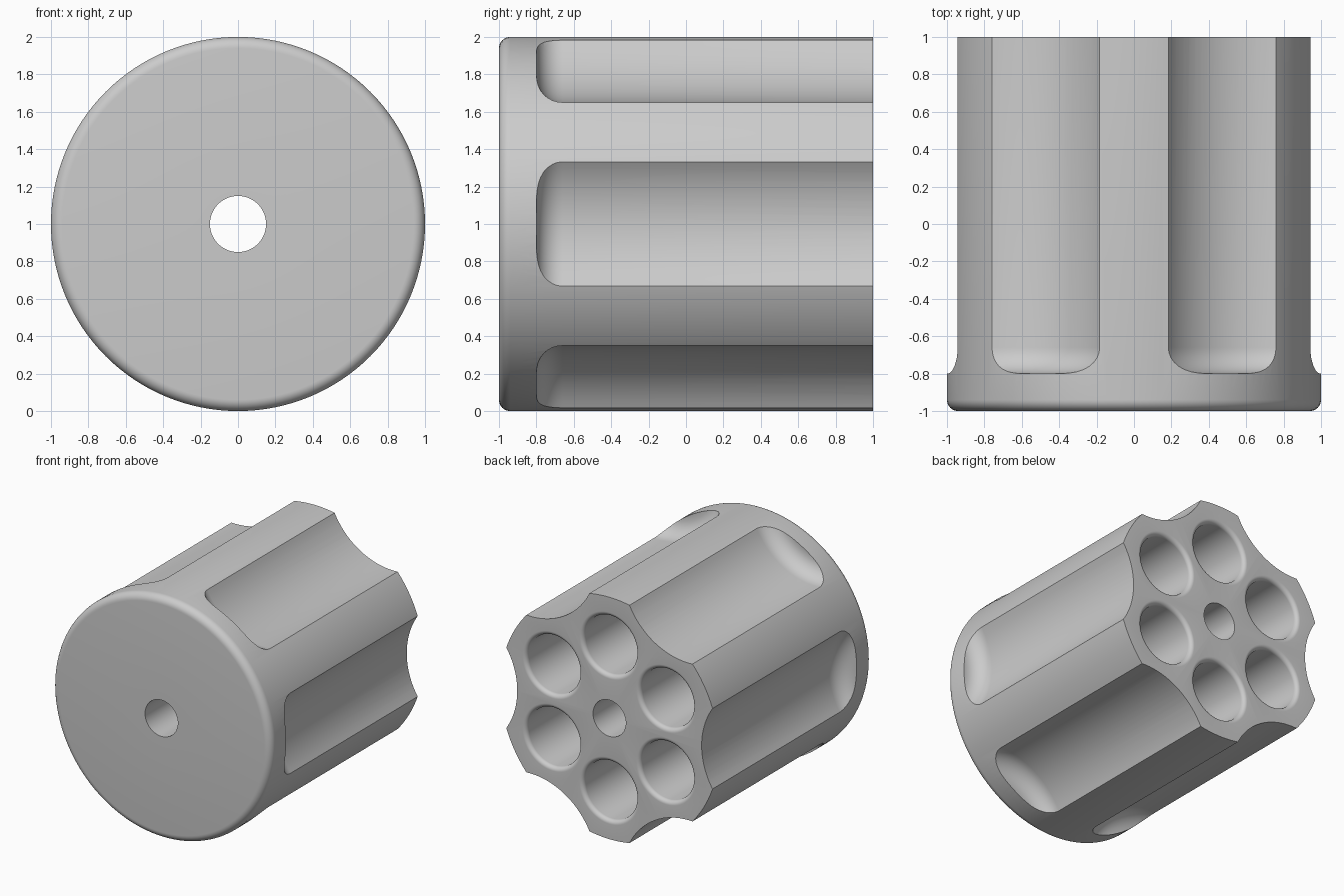
import bpy, bmesh
from math import sin, cos, pi, radians
from mathutils import Vector, Matrix

cube = bpy.data.objects.get("Cube")
if cube:
    bpy.data.objects.remove(cube, do_unlink=True)

steel = bpy.data.materials.new("grey_steel")
steel.use_nodes = True
GREY = (0.6, 0.6, 0.6, 1)
steel.diffuse_color = GREY
steel.node_tree.nodes["Principled BSDF"].inputs["Base Color"].default_value = GREY


def arc(r, y, radius, start, end, steps=8):
    """Rounded corner in the (radius, y) plane, angles in degrees."""
    angles = [radians(start + (end - start) * i / steps) for i in range(steps + 1)]
    return [(r + radius * cos(a), y + radius * sin(a)) for a in angles]


def lathe(bm, profile, x=0, z=1, segments=96, closed=False):
    """Spin a (radius, y) profile around an axis parallel to y."""
    verts = [bm.verts.new((x + r, y, z)) for r, y in profile]
    edges = [bm.edges.new(pair) for pair in zip(verts, verts[1:])]
    if closed:
        edges.append(bm.edges.new((verts[-1], verts[0])))
    bmesh.ops.spin(bm, geom=verts + edges, cent=(x, 0, z), axis=(0, 1, 0),
                   angle=2 * pi, steps=segments, use_merge=True)


def finish(bm, name):
    bmesh.ops.remove_doubles(bm, verts=bm.verts, dist=1e-5)
    bmesh.ops.recalc_face_normals(bm, faces=bm.faces)
    mesh = bpy.data.meshes.new(name)
    bm.to_mesh(mesh)
    bm.free()
    mesh.materials.append(steel)
    obj = bpy.data.objects.new(name, mesh)
    bpy.context.collection.objects.link(obj)
    return obj


# Drum with a rounded front rim and a through hole for the axle
bm = bmesh.new()
lathe(bm, [(0.15, -1)] + arc(0.94, -0.94, 0.06, -90, 0) + [(1, 1), (0.15, 1)],
      segments=128, closed=True)
drum = finish(bm, "drum")

# Cutters: six round-ended flutes, and six bores between them
FLUTE_R, FLUTE_AXIS, FILLET = 0.604, 1.447, 0.14
BORE_R, BORE_AXIS, LIP = 0.24, 0.6, 0.035
flute = ([(0, -0.8)] + arc(FLUTE_R - FILLET, FILLET - 0.8, FILLET, -90, 0)
         + [(FLUTE_R, 1.2), (0, 1.2)])
bore = ([(0, -0.8), (BORE_R, -0.8)] + arc(BORE_R + LIP, 1 - LIP, LIP, 180, 90)
        + [(BORE_R + LIP, 1.2), (0, 1.2)])
bm = bmesh.new()
for i in range(6):
    a = i * pi / 3
    lathe(bm, flute, FLUTE_AXIS * cos(a), 1 + FLUTE_AXIS * sin(a))
    a += pi / 6
    lathe(bm, bore, BORE_AXIS * cos(a), 1 + BORE_AXIS * sin(a), 64)
cutter = finish(bm, "cutter")
cutter.hide_render = True

cut = drum.modifiers.new("cut", 'BOOLEAN')
cut.operation = 'DIFFERENCE'
cut.solver = 'EXACT'
cut.object = cutter
bpy.context.view_layer.objects.active = drum
drum.select_set(True)
bpy.ops.object.modifier_apply(modifier=cut.name)
bpy.data.objects.remove(cutter, do_unlink=True)
bpy.ops.object.shade_smooth_by_angle(angle=radians(25))
